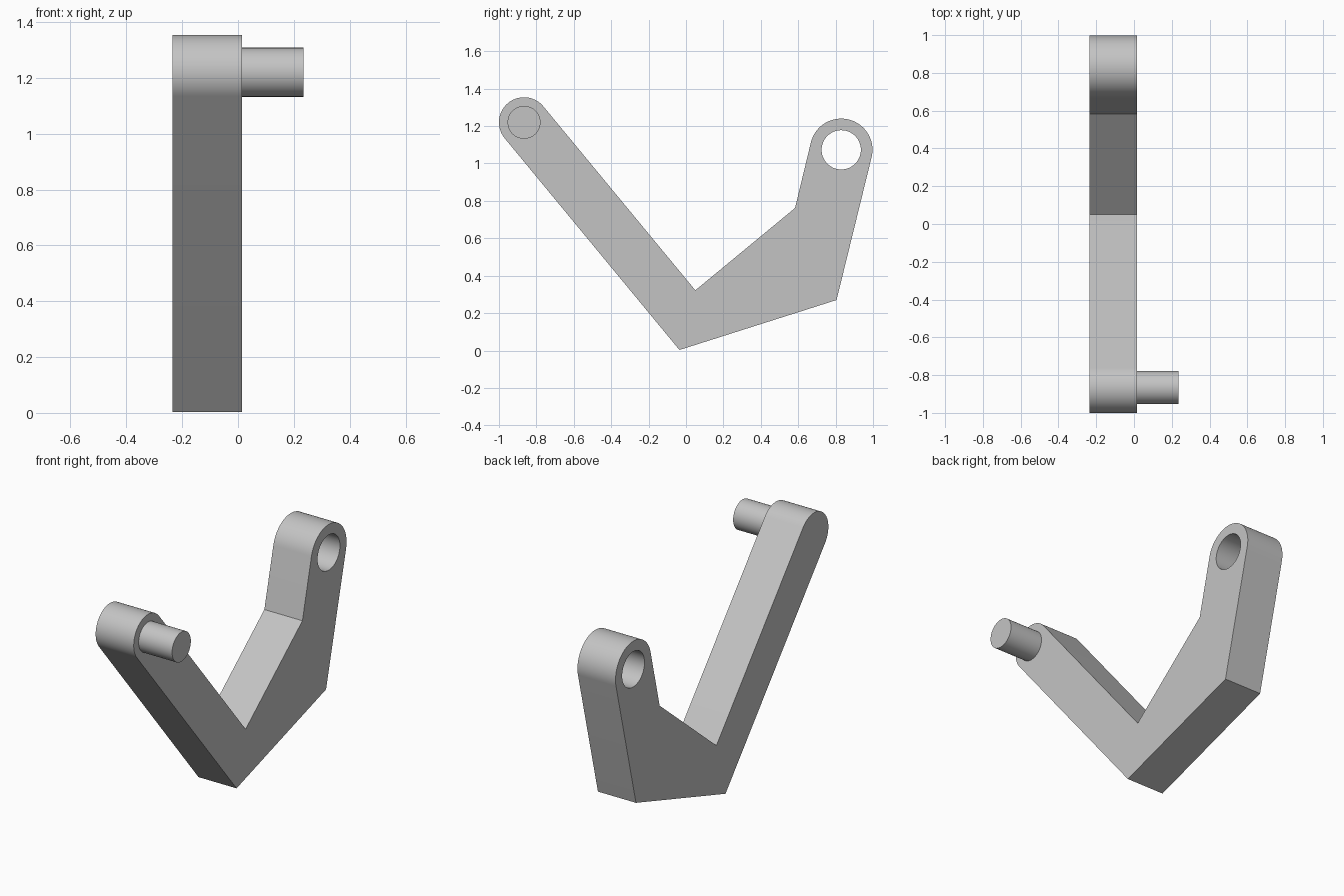
import bpy, bmesh
from math import atan2, acos, cos, sin, pi, hypot, radians
from mathutils import Matrix

cube = bpy.data.objects.get("Cube")
if cube:
    bpy.data.objects.remove(cube, do_unlink=True)

metal = bpy.data.materials.new("grey_metal")
metal.use_nodes = True
colour = (0.55, 0.55, 0.55, 1)
metal.diffuse_color = colour
metal.node_tree.nodes["Principled BSDF"].inputs["Base Color"].default_value = colour

X_BACK, X_FACE, X_PIN = -0.235, 0.015, 0.235
PIN_END, PIN_BOSS_R, PIN_R = (-0.866, 1.22), 0.134, 0.088
EYE_END, EYE_BOSS_R, HOLE_R = (0.83, 1.073), 0.167, 0.105


def make_object(name, bm):
    bmesh.ops.recalc_face_normals(bm, faces=bm.faces)
    mesh = bpy.data.meshes.new(name)
    bm.to_mesh(mesh)
    bm.free()
    mesh.materials.append(metal)
    obj = bpy.data.objects.new(name, mesh)
    bpy.context.collection.objects.link(obj)
    return obj


def rod(name, centre, radius, x0, x1):
    """Cylinder running along x."""
    bm = bmesh.new()
    place = Matrix.Translation(((x0 + x1) / 2, *centre)) @ Matrix.Rotation(pi / 2, 4, 'Y')
    bmesh.ops.create_cone(bm, cap_ends=True, segments=64, radius1=radius,
                          radius2=radius, depth=x1 - x0, matrix=place)
    return make_object(name, bm)


def tangent_angle(point, centre, radius, side):
    """Angle on the circle where a line from the point touches it."""
    dy, dz = point[0] - centre[0], point[1] - centre[1]
    return atan2(dz, dy) + side * acos(radius / hypot(dy, dz))


def rounded_end(before, after, centre, radius, steps=36):
    """Counter-clockwise arc joining two tangent lines."""
    a = tangent_angle(before, centre, radius, 1)
    b = tangent_angle(after, centre, radius, -1)
    sweep = (b - a) % (2 * pi)
    angles = [a + sweep * i / steps for i in range(steps + 1)]
    return [(centre[0] + radius * cos(t), centre[1] + radius * sin(t)) for t in angles]


def smooth(obj):
    bpy.ops.object.select_all(action='DESELECT')
    obj.select_set(True)
    bpy.context.view_layer.objects.active = obj
    bpy.ops.object.shade_smooth_by_angle(angle=radians(25))


# Bent lever arm: side outline pushed through its thickness
bottom, heel, knee, crook = (-0.035, 0.003), (0.805, 0.27), (0.583, 0.762), (0.05, 0.322)
outline = [bottom, heel]
outline += rounded_end(heel, knee, EYE_END, EYE_BOSS_R)
outline += [knee, crook]
outline += rounded_end(crook, bottom, PIN_END, PIN_BOSS_R)

bm = bmesh.new()
face = bm.faces.new([bm.verts.new((X_BACK, y, z)) for y, z in outline])
grown = bmesh.ops.extrude_face_region(bm, geom=[face], use_keep_orig=True)
moved = [v for v in grown["geom"] if isinstance(v, bmesh.types.BMVert)]
bmesh.ops.translate(bm, verts=moved, vec=(X_FACE - X_BACK, 0, 0))
arm = make_object("lever_arm", bm)

# Round hole through the eye end
cutter = rod("hole_cutter", EYE_END, HOLE_R, X_BACK - 0.1, X_FACE + 0.1)
cutter.hide_render = True
cut = arm.modifiers.new("eye_hole", 'BOOLEAN')
cut.operation = 'DIFFERENCE'
cut.solver = 'EXACT'
cut.object = cutter
bpy.context.view_layer.objects.active = arm
bpy.ops.object.modifier_apply(modifier=cut.name)
bpy.data.objects.remove(cutter, do_unlink=True)
smooth(arm)

# Pin standing out of the other end
smooth(rod("pin", PIN_END, PIN_R, X_FACE - 0.01, X_PIN))
